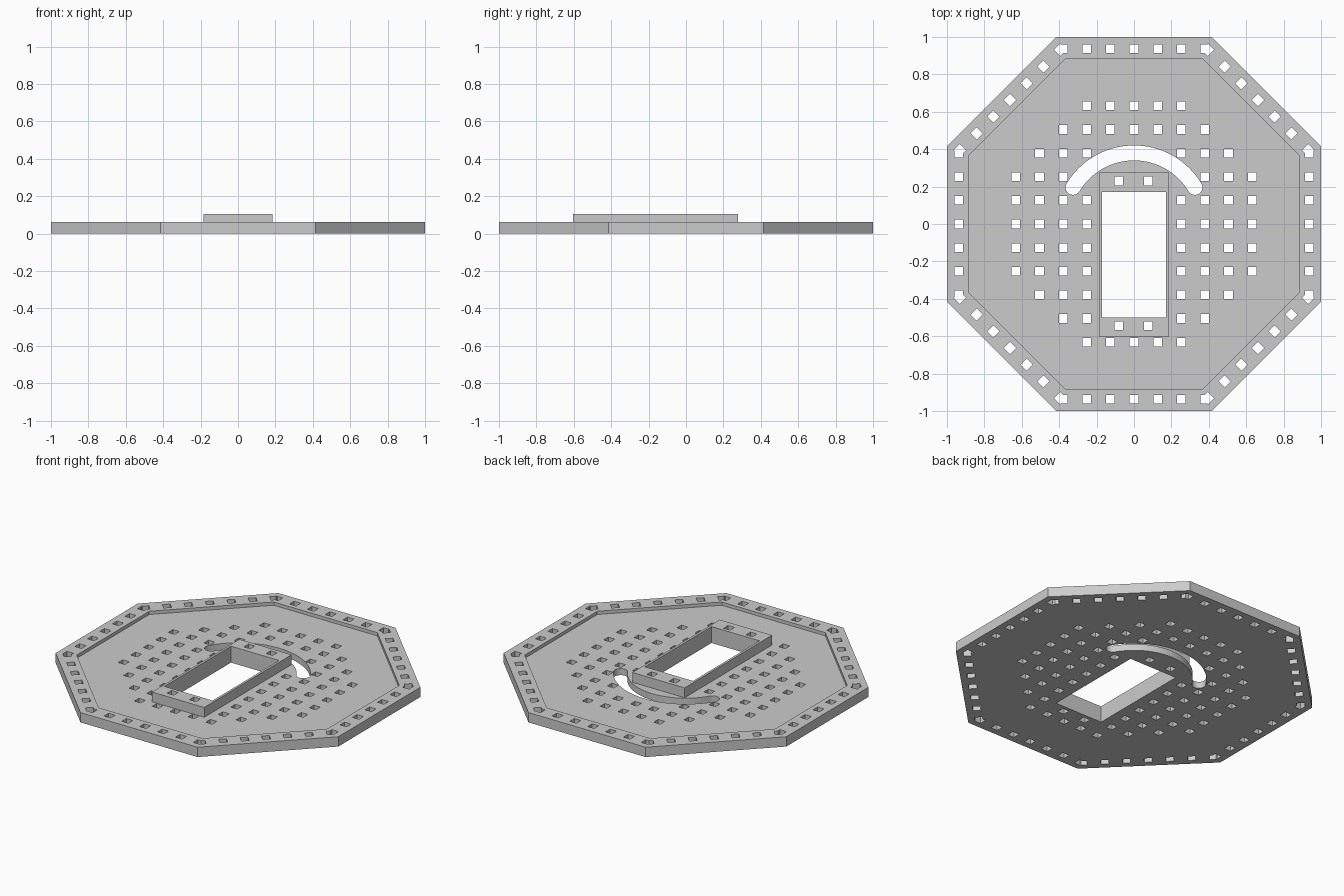
import bpy, bmesh
from math import sin, cos, pi, radians
from mathutils import Matrix, Vector

if "Cube" in bpy.data.objects:
    bpy.data.objects.remove(bpy.data.objects["Cube"])

PITCH = 0.1263       # spacing of the peg holes
HOLE = 0.046         # width of a peg hole
FLOOR, RIM, FRAME = 0.042, 0.063, 0.105

grey = bpy.data.materials.new("plain grey")
grey.use_nodes = True
grey.diffuse_color = (0.6, 0.6, 0.6, 1)
grey.node_tree.nodes["Principled BSDF"].inputs["Base Color"].default_value = (0.6, 0.6, 0.6, 1)


def make_object(name, bm):
    bmesh.ops.recalc_face_normals(bm, faces=bm.faces)
    mesh = bpy.data.meshes.new(name)
    bm.to_mesh(mesh)
    bm.free()
    mesh.materials.append(grey)
    obj = bpy.data.objects.new(name, mesh)
    bpy.context.collection.objects.link(obj)
    return obj


def add_prism(bm, outline, bottom, top):
    """Extrude a flat outline upwards and return its top face."""
    face = bm.faces.new([bm.verts.new((x, y, bottom)) for x, y in outline])
    out = bmesh.ops.extrude_face_region(bm, geom=[face])["geom"]
    bmesh.ops.translate(bm, vec=(0, 0, top - bottom),
                        verts=[g for g in out if isinstance(g, bmesh.types.BMVert)])
    return next(g for g in out if isinstance(g, bmesh.types.BMFace))


def rectangle(x0, x1, y0, y1):
    return [(x0, y0), (x1, y0), (x1, y1), (x0, y1)]


def hole_cutter(name, spots):
    """Square pegs at (x, y, turn)."""
    bm = bmesh.new()
    for x, y, turn in spots:
        place = (Matrix.Translation((x, y, FLOOR)) @ Matrix.Rotation(turn, 4, 'Z')
                 @ Matrix.Diagonal((HOLE, HOLE, 0.4, 1)))
        bmesh.ops.create_cube(bm, size=1, matrix=place)
    return make_object(name, bm)


def prism_cutter(name, outline):
    bm = bmesh.new()
    add_prism(bm, outline, -0.1, 0.2)
    return make_object(name, bm)


# Octagonal plate with a raised rim
bm = bmesh.new()
radius = 1 / cos(pi / 8)
corners = [(radius * cos(pi / 8 + i * pi / 4), radius * sin(pi / 8 + i * pi / 4)) for i in range(8)]
top = add_prism(bm, corners, 0, RIM)
bmesh.ops.recalc_face_normals(bm, faces=bm.faces)
bmesh.ops.inset_region(bm, faces=[top], thickness=0.125)
rim_loop = list(top.edges)
floor = bmesh.ops.extrude_face_region(bm, geom=[top])["geom"]
bmesh.ops.translate(bm, vec=(0, 0, FLOOR - RIM),
                    verts=[g for g in floor if isinstance(g, bmesh.types.BMVert)])
if top.is_valid:
    bmesh.ops.delete(bm, geom=[top], context='FACES_ONLY')
plate = make_object("octagonal_plate", bm)

# Raised rectangular frame
bm = bmesh.new()
add_prism(bm, rectangle(-0.185, 0.185, -0.605, 0.278), FLOOR, FRAME)
frame = make_object("raised_frame", bm)

# Grid of square holes around the frame and slot
row_reach = {5: 2, 4: 3, 3: 4, 2: 5, 1: 5, 0: 5}
grid = []
for row in range(-5, 6):
    reach = row_reach[abs(row)]
    for col in range(-reach, reach + 1):
        beside_frame = -5 < row < 4 and abs(col) < 2
        in_slot = row == 2 and abs(col) == 2
        if not beside_frame and not in_slot:
            grid.append((col * PITCH, row * PITCH, 0))
grid_holes = hole_cutter("grid_holes", grid)


# Rim holes, straight sides and diagonal sides cut separately
def rim_spots(first):
    spots = []
    for side in range(first, 8, 2):
        turn = side * pi / 4
        for i in range(-3, 4):
            p = Matrix.Rotation(turn, 3, 'Z') @ Vector((0.9375, i * PITCH, 0))
            spots.append((p.x, p.y, turn))
    return spots


straight_holes = hole_cutter("straight_rim_holes", rim_spots(0))
diagonal_holes = hole_cutter("diagonal_rim_holes", rim_spots(1))
frame_holes = hole_cutter("frame_holes", [(x, y, 0) for x in (-0.081, 0.077) for y in (-0.545, 0.23)])
opening = prism_cutter("opening", rectangle(-0.17, 0.17, -0.5, 0.172))


# Curved slot with round ends
def arc(cx, cy, r, start, end, steps):
    angles = [radians(start + (end - start) * i / steps) for i in range(steps + 1)]
    return [(cx + r * cos(a), cy + r * sin(a)) for a in angles]


R, W, A = 0.38, 0.04, 31
ex, ey = R * cos(radians(A)), R * sin(radians(A))
slot = prism_cutter("curved_slot",
                    arc(0, 0, R + W, A, 180 - A, 32)
                    + arc(-ex, ey, W, 180 - A, 360 - A, 12)[1:-1]
                    + arc(0, 0, R - W, 180 - A, A, 32)
                    + arc(ex, ey, W, A - 180, A, 12)[1:-1])


# Cut the parts
def cut(obj, cutters):
    bpy.ops.object.select_all(action='DESELECT')
    obj.select_set(True)
    bpy.context.view_layer.objects.active = obj
    for cutter in cutters:
        mod = obj.modifiers.new(cutter.name, 'BOOLEAN')
        mod.operation = 'DIFFERENCE'
        mod.solver = 'EXACT'
        mod.object = cutter
        bpy.ops.object.modifier_apply(modifier=mod.name)
    bpy.ops.object.shade_smooth_by_angle(angle=radians(30))


cut(plate, [opening, slot, frame_holes, grid_holes, straight_holes, diagonal_holes])
cut(frame, [opening, frame_holes])
for helper in (opening, slot, frame_holes, grid_holes, straight_holes, diagonal_holes):
    bpy.data.objects.remove(helper)
